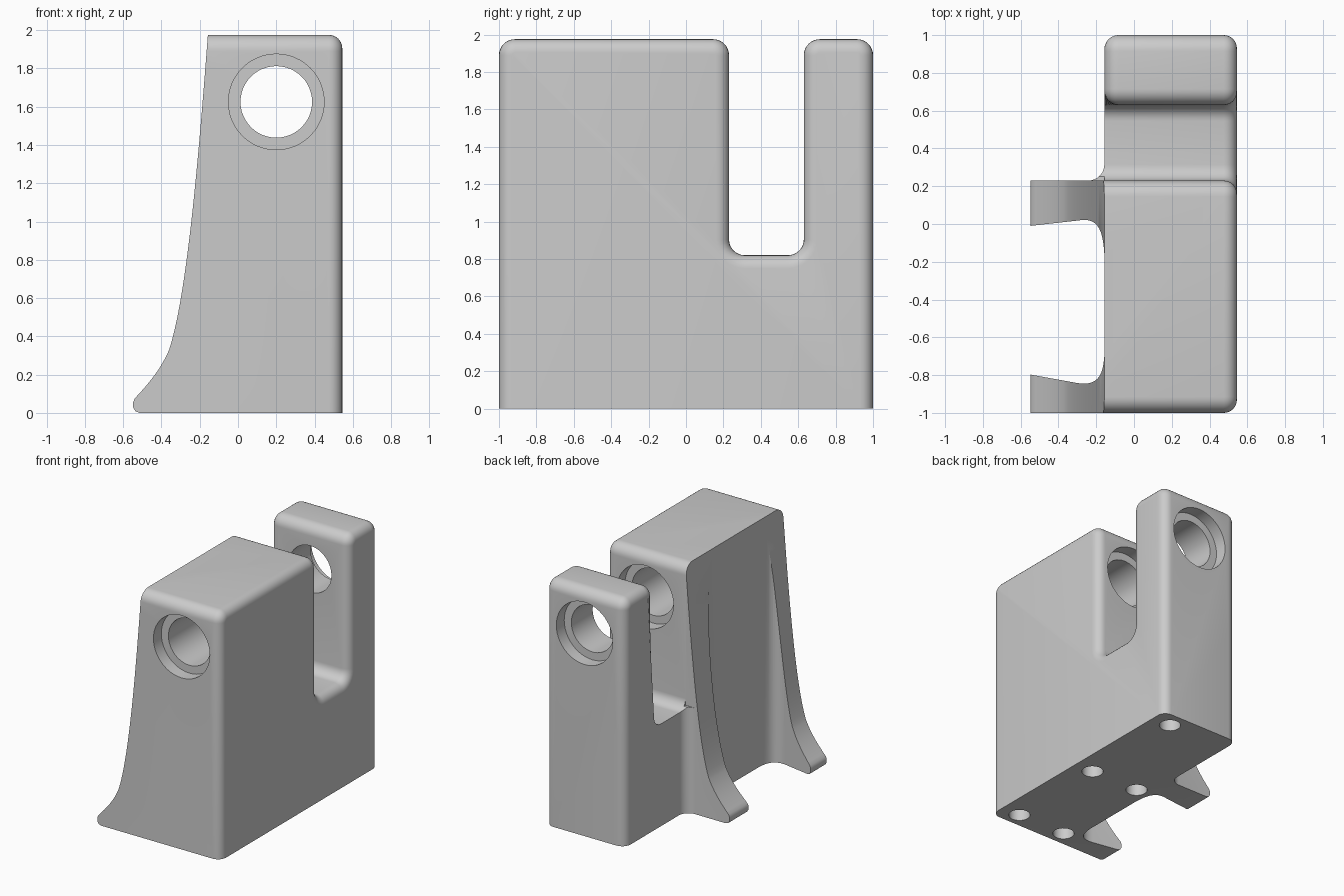
import bpy, bmesh, math
from mathutils import Vector
from mathutils.geometry import interpolate_bezier

if "Cube" in bpy.data.objects:
    bpy.data.objects.remove(bpy.data.objects["Cube"])

WALL, SIDE, TOP, ROUND = -0.157, 0.545, 1.975, 0.085

grey = bpy.data.materials.new("plain_grey")
grey.use_nodes = True
grey.diffuse_color = (0.6, 0.6, 0.6, 1)
grey.node_tree.nodes["Principled BSDF"].inputs["Base Color"].default_value = (0.6, 0.6, 0.6, 1)


def bezier(a, b, c, d, n=14):
    pts = interpolate_bezier(*[Vector((*p, 0)) for p in (a, b, c, d)], n)
    return [(p.x, p.y) for p in pts]


def rounded(corners, steps=8):
    """Outline from (u, v, radius) corners, right angles turned into arcs."""
    out = []
    for i, (u, v, r) in enumerate(corners):
        p = Vector((u, v))
        if not r:
            out.append((u, v))
            continue
        a = (Vector(corners[i - 1][:2]) - p).normalized() * r
        b = (Vector(corners[(i + 1) % len(corners)][:2]) - p).normalized() * r
        for k in range(steps + 1):
            t = math.pi / 2 * k / steps
            out.append(tuple(p + a * (1 - math.sin(t)) + b * (1 - math.cos(t))))
    return out


def prism(name, outline, axis, lo, hi):
    """Extrude a 2D outline along one axis."""
    place = {"x": lambda u, v, w: (w, u, v),
             "y": lambda u, v, w: (u, w, v),
             "z": lambda u, v, w: (u, v, w)}[axis]
    bm = bmesh.new()
    rings = [[bm.verts.new(place(u, v, w)) for u, v in outline] for w in (lo, hi)]
    bm.faces.new(rings[0])
    bm.faces.new(rings[1])
    n = len(outline)
    for i in range(n):
        j = (i + 1) % n
        bm.faces.new((rings[0][i], rings[0][j], rings[1][j], rings[1][i]))
    bmesh.ops.recalc_face_normals(bm, faces=bm.faces)
    mesh = bpy.data.meshes.new(name)
    bm.to_mesh(mesh)
    bm.free()
    mesh.materials.append(grey)
    ob = bpy.data.objects.new(name, mesh)
    bpy.context.collection.objects.link(ob)
    return ob


def circle(u, v, r, n=48):
    return [(u + r * math.cos(2 * math.pi * i / n), v + r * math.sin(2 * math.pi * i / n))
            for i in range(n)]


def cut(target, cutter):
    mod = target.modifiers.new("cut", "BOOLEAN")
    mod.operation, mod.solver, mod.object = "DIFFERENCE", "EXACT", cutter
    bpy.context.view_layer.objects.active = target
    bpy.ops.object.modifier_apply(modifier=mod.name)
    bpy.data.objects.remove(cutter)


def round_edges(ob, rule, width):
    bm = bmesh.new()
    bm.from_mesh(ob.data)
    bmesh.ops.remove_doubles(bm, verts=bm.verts, dist=1e-5)
    edges = [e for e in bm.edges if len(e.link_faces) == 2
             and e.calc_face_angle(0) > 0.8 and rule(*[v.co for v in e.verts])]
    bmesh.ops.bevel(bm, geom=edges, offset=width, segments=6, profile=0.5,
                    affect="EDGES", clamp_overlap=False)
    bm.to_mesh(ob.data)
    bm.free()


# Slotted block, its outline seen from the side
body = prism("bracket_body", rounded([
    (-1, 0, 0), (1, 0, 0), (1, TOP, ROUND), (0.63, TOP, ROUND), (0.63, 0.82, ROUND),
    (0.23, 0.82, ROUND), (0.23, TOP, ROUND), (-1, TOP, ROUND)]), "x", -0.548, SIDE)
round_edges(body, lambda a, b: min(a.x, b.x) > SIDE - 0.001 and max(a.z, b.z) > 0.001, 0.07)

# Flared edge of the two fins
flare = bezier((WALL, 1.98), (-0.205, 1.35), (-0.265, 0.62), (-0.36, 0.33), 24)
flare += bezier((-0.36, 0.33), (-0.40, 0.235), (-0.46, 0.16), (-0.54, 0.075))[1:]
flare += [(-0.548, 0.055), (-0.548, 0.03), (-0.537, 0.009), (-0.515, 0)]
cut(body, prism("flare_cutter", [(WALL, 2.2)] + flare + [(-0.515, -0.2), (-0.8, -0.2), (-0.8, 2.2)],
                "y", -1.2, 1.2))

# Pocket between the fins
pocket = [(-0.8, -0.75), (-0.55, -0.797)]
pocket += bezier((-0.30, -0.842), (-0.19, -0.86), (-0.165, -0.80), (WALL, -0.70))
pocket += bezier((WALL, -0.16), (-0.165, -0.03), (-0.19, 0.04), (-0.30, 0.018))
pocket += [(-0.55, -0.01), (-0.8, -0.04)]
cut(body, prism("pocket_cutter", pocket, "z", -0.2, 2.2))

# Step behind the rear fin, with a filleted inner corner
step = rounded([(-0.8, 0.23, 0), (WALL, 0.23, ROUND), (WALL, 1.2, 0), (-0.8, 1.2, 0)])
cut(body, prism("step_cutter", step, "z", -0.2, 0.9))
cut(body, prism("upper_step_cutter", [(-0.8, 0.23), (WALL, 0.23), (WALL, 1.2), (-0.8, 1.2)],
                "z", 0.85, 2.2))

# Rounded post edges on the fin side
round_edges(body, lambda a, b: max(abs(a.x - WALL), abs(b.x - WALL)) < 0.001
            and min(a.y, b.y) > 0.62 and max(a.z, b.z) > 0.001
            and (min(a.z, b.z) > 0.9 or min(a.y, b.y) > 0.99), 0.075)

# Shaft hole with counterbores
for name, radius, lo, hi in (("shaft", 0.187, -1.2, 1.2), ("front_bore", 0.25, -1.2, -0.9),
                             ("middle_bore", 0.25, 0.13, 0.4), ("back_bore", 0.25, 0.9, 1.2)):
    cut(body, prism(name + "_cutter", circle(0.2, 1.625, radius), "y", lo, hi))

# Blind screw holes underneath
for x, y in ((0.38, 0.87), (0.38, -0.03), (-0.05, -0.03), (0.38, -0.88), (-0.05, -0.88)):
    cut(body, prism("screw_cutter", circle(x, y, 0.08, 24), "z", -0.2, 0.4))

bpy.ops.object.select_all(action="DESELECT")
body.select_set(True)
bpy.context.view_layer.objects.active = body
bpy.ops.object.shade_smooth_by_angle(angle=math.radians(30))
